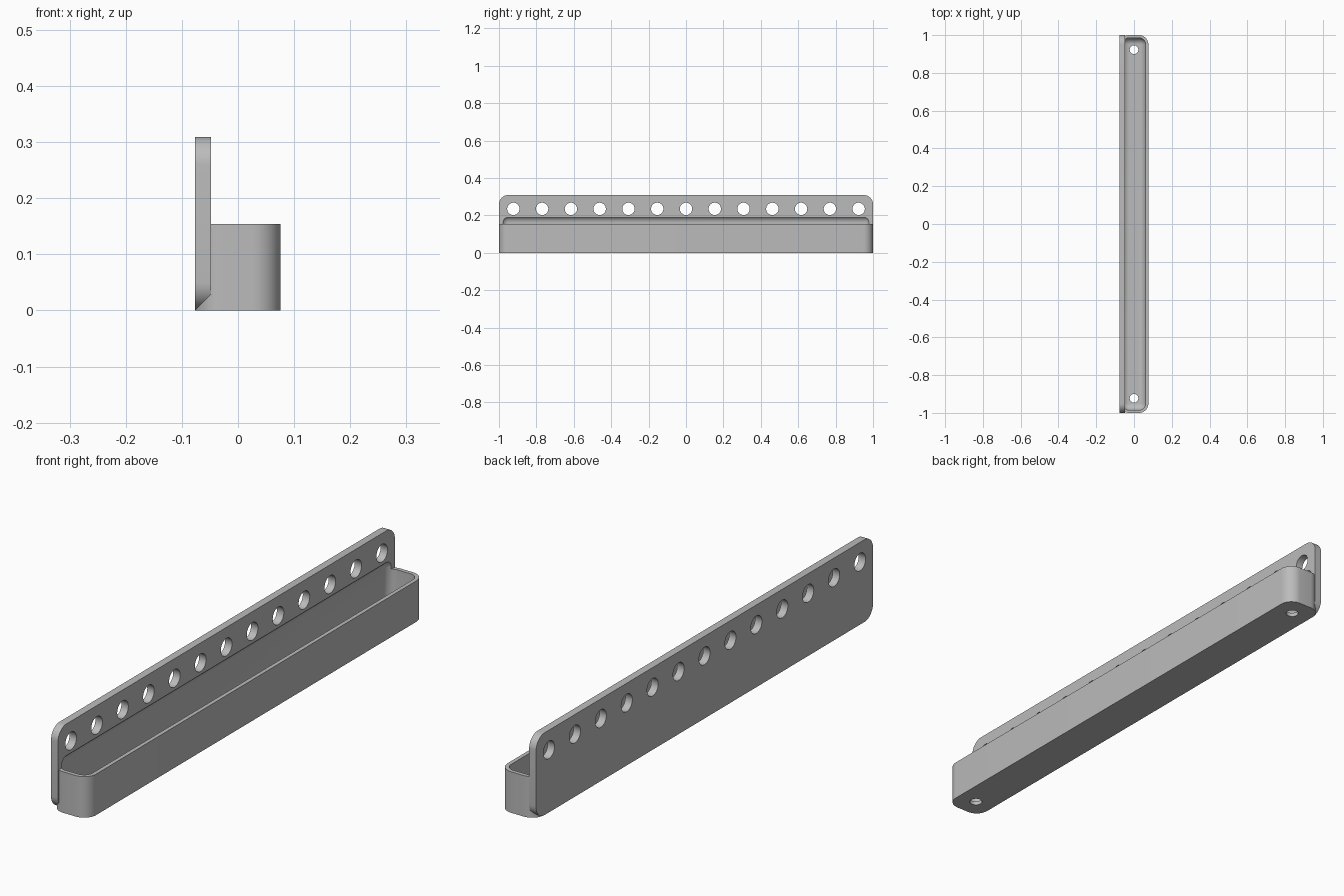
import bpy, bmesh, math
from mathutils import Matrix, Vector

default = bpy.data.objects.get("Cube")
if default:
    bpy.data.objects.remove(default, do_unlink=True)

# Main sizes
BACK, FRONT = -0.077, 0.076
PLATE_FACE = -0.048
PLATE_TOP, TRAY_TOP = 0.309, 0.154
CORNER, WALL = 0.05, 0.015
HOLE_COUNT, HOLE_END = 13, 0.923

grey = bpy.data.materials.new("plain grey")
grey.use_nodes = True
colour = (0.5, 0.5, 0.5, 1)
grey.diffuse_color = colour
grey.node_tree.nodes["Principled BSDF"].inputs["Base Color"].default_value = colour


def finish(name, bm):
    """Turn a bmesh into a named object with the grey material."""
    bmesh.ops.recalc_face_normals(bm, faces=bm.faces)
    mesh = bpy.data.meshes.new(name)
    bm.to_mesh(mesh)
    bm.free()
    mesh.materials.append(grey)
    obj = bpy.data.objects.new(name, mesh)
    bpy.context.collection.objects.link(obj)
    return obj


def rounded_box(name, low, high, radius, axis=None, segments=10):
    """Box with rounded edges: only those along one axis, or all of them."""
    low, high = Vector(low), Vector(high)
    bm = bmesh.new()
    bmesh.ops.create_cube(bm, size=1)
    for v in bm.verts:
        v.co = (low + high) / 2 + v.co * (high - low)
    edges = [e for e in bm.edges if axis is None
             or abs((e.verts[0].co - e.verts[1].co).normalized()[axis]) > 0.9]
    bmesh.ops.bevel(bm, geom=edges, offset=radius, segments=segments,
                    profile=0.5, affect='EDGES')
    return finish(name, bm)


def drill(name, centres, radius, depth, rotation):
    """Row of cylinders used to cut holes."""
    bm = bmesh.new()
    for c in centres:
        bmesh.ops.create_cone(bm, cap_ends=True, segments=40, radius1=radius,
                              radius2=radius, depth=depth,
                              matrix=Matrix.Translation(c) @ rotation)
    return finish(name, bm)


def cut(obj, cutters):
    """Subtract the cutters and keep the resulting mesh."""
    for c in cutters:
        mod = obj.modifiers.new(c.name, 'BOOLEAN')
        mod.operation, mod.solver, mod.object = 'DIFFERENCE', 'EXACT', c
    bpy.context.view_layer.update()
    graph = bpy.context.evaluated_depsgraph_get()
    mesh = bpy.data.meshes.new_from_object(obj.evaluated_get(graph))
    obj.modifiers.clear()
    obj.data = mesh
    mesh.shade_smooth()
    mesh.set_sharp_from_angle(angle=math.radians(30))


# Upright mounting plate and the long tray in front of it
back_plate = rounded_box("back_plate", (BACK, -1, 0), (PLATE_FACE, 1, PLATE_TOP),
                         CORNER, axis=0)
tray = rounded_box("tray", (BACK + 0.0005, -1, 0), (FRONT, 1, TRAY_TOP),
                   CORNER, axis=2)

# Soft-edged hollow of the tray, which also bites into the plate
hollow = rounded_box("hollow_cutter", (BACK + WALL, WALL - 1, WALL),
                     (FRONT - WALL, 1 - WALL, 0.197), CORNER - WALL)

# Row of holes through the plate
step = 2 * HOLE_END / (HOLE_COUNT - 1)
plate_holes = drill("plate_hole_cutter",
                    [(BACK, -HOLE_END + i * step, 0.235) for i in range(HOLE_COUNT)],
                    0.033, 0.2, Matrix.Rotation(math.pi / 2, 4, 'Y'))

# Drain hole at each end of the tray floor
floor_holes = drill("floor_hole_cutter", [(0, s * HOLE_END, 0) for s in (-1, 1)],
                    0.023, 0.1, Matrix.Identity(4))

cut(back_plate, [hollow, plate_holes])
cut(tray, [hollow, floor_holes])
for helper in (hollow, plate_holes, floor_holes):
    bpy.data.objects.remove(helper, do_unlink=True)
